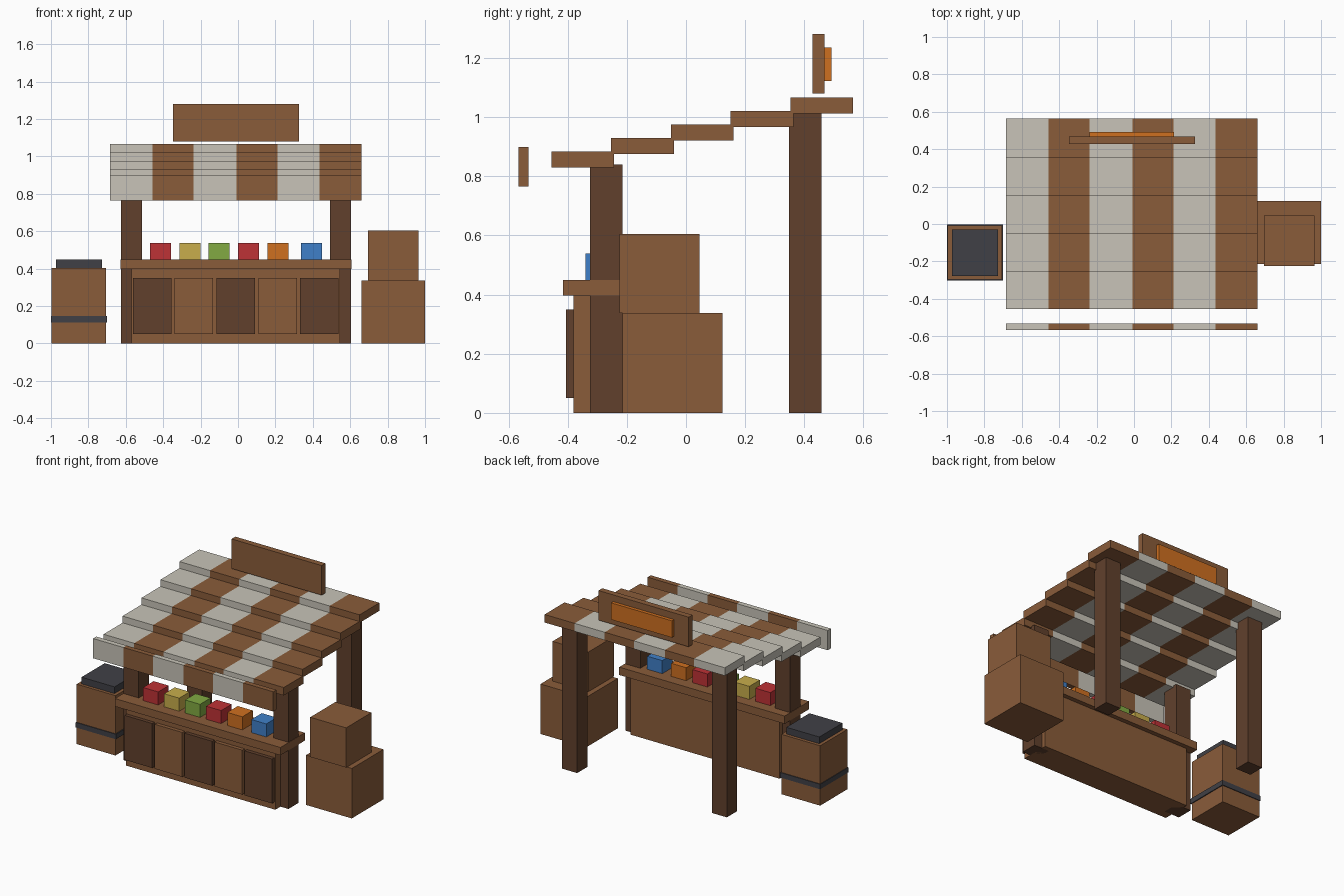
import bpy

default = bpy.data.objects.get("Cube")
if default:
    bpy.data.objects.remove(default, do_unlink=True)


def material(name, r, g, b):
    """Flat material from 0-255 display values, stored as linear."""
    col = [((c / 255 + 0.055) / 1.055) ** 2.4 for c in (r, g, b)] + [1.0]
    m = bpy.data.materials.new(name)
    m.use_nodes = True
    m.diffuse_color = col
    bsdf = next(n for n in m.node_tree.nodes if n.type == 'BSDF_PRINCIPLED')
    bsdf.inputs["Base Color"].default_value = col
    bsdf.inputs["Roughness"].default_value = 0.8
    return m


wood = material("wood", 138, 92, 58)
dark_wood = material("dark wood", 97, 64, 44)
canvas = material("pale canvas", 200, 196, 184)
iron = material("iron", 64, 64, 70)
red = material("red", 190, 50, 54)
yellow = material("yellow", 200, 174, 76)
green = material("green", 130, 170, 66)
orange = material("orange", 207, 112, 32)
blue = material("blue", 64, 128, 200)


def box(name, x, y, z, mat):
    """Box from (min, max) ranges on each axis."""
    bpy.ops.mesh.primitive_cube_add(size=1)
    ob = bpy.context.object
    ob.name = name
    for v in ob.data.vertices:
        v.co = [(lo + hi) / 2 + c * (hi - lo) for c, (lo, hi) in zip(v.co, (x, y, z))]
    ob.data.materials.append(mat)
    return ob


# Posts, short in front and tall behind
for side, x0 in (("right", -0.626), ("left", 0.492)):
    xs = (x0, x0 + 0.112)
    box("front_post_" + side, xs, (-0.325, -0.215), (0, 0.84), dark_wood)
    box("rear_post_" + side, xs, (0.348, 0.458), (0, 1.015), dark_wood)

# Counter with raised front panels
box("counter_body", (-0.57, 0.545), (-0.38, -0.185), (0, 0.40), wood)
box("counter_top", (-0.628, 0.607), (-0.415, -0.155), (0.397, 0.45), wood)
for i in range(5):
    cx = -0.012 + (i - 2) * 0.2238
    box("counter_panel", (cx - 0.103, cx + 0.103), (-0.405, -0.38), (0.05, 0.35),
        wood if i % 2 else dark_wood)

# Goods on the counter
goods = ((-0.47, red), (-0.313, yellow), (-0.157, green),
         (0.0, red), (0.158, orange), (0.337, blue))
for x0, mat in goods:
    box("goods_block", (x0, x0 + 0.112), (-0.34, -0.228), (0.45, 0.538), mat)

# Stepped striped roof and hanging front valance
edges = (-0.685, -0.457, -0.238, -0.008, 0.211, 0.436, 0.66)
for i, xs in enumerate(zip(edges, edges[1:])):
    mat = wood if i % 2 else canvas
    for step in range(5):
        y0, z0 = -0.455 + step * 0.202, 0.83 + step * 0.0455
        box("roof_slat", xs, (y0, y0 + 0.212), (z0, z0 + 0.054), mat)
    box("valance", xs, (-0.567, -0.533), (0.765, 0.898), mat)

# Sign board with a plain plaque on its back
box("sign_board", (-0.348, 0.325), (0.428, 0.468), (1.08, 1.28), wood)
box("sign_plaque", (-0.238, 0.215), (0.468, 0.491), (1.122, 1.235), orange)

# Stacked crates on the left
box("lower_crate", (0.66, 1.0), (-0.215, 0.123), (0, 0.337), wood)
box("upper_crate", (0.696, 0.964), (-0.224, 0.046), (0.337, 0.605), wood)

# Square barrel on the right with band and lid
box("barrel", (-0.996, -0.706), (-0.298, -0.008), (0, 0.404), wood)
box("barrel_band", (-1.0, -0.7), (-0.303, -0.003), (0.113, 0.147), iron)
box("barrel_lid", (-0.974, -0.728), (-0.277, -0.03), (0.404, 0.449), iron)
